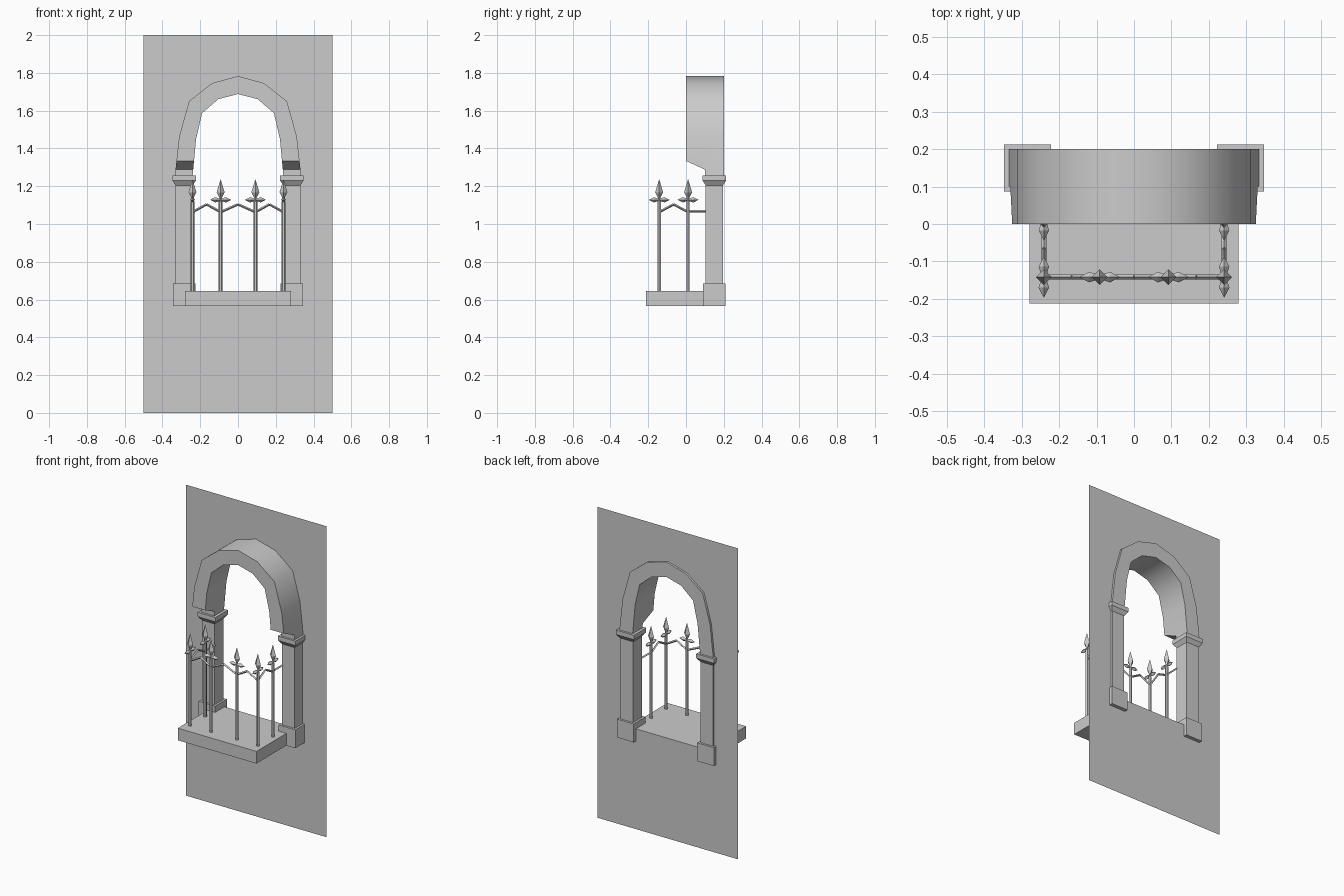
import bpy, bmesh, math
from mathutils import Matrix, Vector

if "Cube" in bpy.data.objects:
    bpy.data.objects.remove(bpy.data.objects["Cube"])


def finish(name, bm):
    bmesh.ops.remove_doubles(bm, verts=bm.verts, dist=1e-5)
    bmesh.ops.recalc_face_normals(bm, faces=bm.faces)
    me = bpy.data.meshes.new(name)
    bm.to_mesh(me)
    bm.free()
    ob = bpy.data.objects.new(name, me)
    bpy.context.collection.objects.link(ob)
    return ob


def stack(name, profile, sides, loc, turn=0.0, rot=None):
    """Loft regular polygons (height, radius) along local z."""
    bm = bmesh.new()
    rot = rot or Matrix.Identity(3)
    rings = []
    for h, r in profile:
        ring = []
        for i in range(sides):
            a = turn + 2 * math.pi * i / sides
            p = rot @ Vector((r * math.cos(a), r * math.sin(a), h))
            ring.append(bm.verts.new(p + Vector(loc)))
        rings.append(ring)
    for a, b in zip(rings, rings[1:]):
        for i in range(sides):
            j = (i + 1) % sides
            bm.faces.new((a[i], a[j], b[j], b[i]))
    bm.faces.new(rings[0])
    bm.faces.new(rings[-1])
    return finish(name, bm)


def prism(name, pts, step):
    """Extrude a 3D polygon by a vector."""
    bm = bmesh.new()
    f = bm.faces.new([bm.verts.new(p) for p in pts])
    if step:
        g = bmesh.ops.extrude_face_region(bm, geom=[f], use_keep_orig=True)
        vs = [v for v in g['geom'] if isinstance(v, bmesh.types.BMVert)]
        bmesh.ops.translate(bm, verts=vs, vec=step)
    return finish(name, bm)


def bar(name, a, b, r=0.0065):
    a, b = Vector(a), Vector(b)
    d = b - a
    rot = d.to_track_quat('Z', 'Y').to_matrix()
    return stack(name, [(0, r), (d.length, r)], 4, a, 0, rot)


# Arch profile, right half
OUTER = [(0, 1.783), (0.137, 1.746), (0.259, 1.65), (0.311, 1.465), (0.334, 1.258)]
INNER = [(0, 1.688), (0.104, 1.661), (0.19, 1.587), (0.222, 1.45), (0.24, 1.258)]
WALL_Y, FLOOR, BASE = 0.186, 0.645, 0.567

# Wall panel with opening
mid = [((a[0] + b[0]) / 2, (a[1] + b[1]) / 2) for a, b in zip(OUTER, INNER)]
half = [(0, FLOOR), (0, 0), (0.5, 0), (0.5, 2), (0, 2)] + mid + [(0.285, FLOOR)]
wall = prism("wall", [(x, WALL_Y, z) for x, z in half], None)
m = wall.modifiers.new("mirror", 'MIRROR')
m.use_clip = True

# Arch band with its front feet cut back on a slope
band = [(-x, z) for x, z in OUTER[:0:-1]] + OUTER + INNER[:0:-1] + [(-x, z) for x, z in INNER]
band = list(dict.fromkeys(band))
arch = prism("arch", [(x, 0, z) for x, z in band], (0, 0.2, 0))
wedge = [(-0.1, 1.38), (0.1, 1.288), (0.1, 1.1), (-0.1, 1.1)]
cutter = prism("arch_cutter", [(-0.6, y, z) for y, z in wedge], (1.2, 0, 0))
cutter.hide_render = True
b = arch.modifiers.new("foot_cut", 'BOOLEAN')
b.operation, b.object, b.solver = 'DIFFERENCE', cutter, 'EXACT'
bpy.context.view_layer.objects.active = arch
arch.select_set(True)
bpy.ops.object.modifier_apply(modifier="foot_cut")
bpy.data.objects.remove(cutter)
arch.select_set(True)
bpy.ops.object.shade_smooth_by_angle(angle=math.radians(45))

# Square pillars: base block, shaft, capital
Q = math.sqrt(2)
PILLAR = [(BASE, 0.059), (0.685, 0.059), (0.685, 0.0455), (1.205, 0.0455),
          (1.23, 0.063), (1.258, 0.063)]
for s in (-1, 1):
    stack("pillar", [(h, r * Q) for h, r in PILLAR], 4, (s * 0.285, 0.15, 0), math.pi / 4)

# Balcony slab
prism("balcony_slab", [(-0.28, -0.212, BASE), (0.28, -0.212, BASE),
                       (0.28, WALL_Y, BASE), (-0.28, WALL_Y, BASE)], (0, 0, FLOOR - BASE))

# Railing posts with spearheads and side barbs
XC, XF, YF, YS = 0.241, 0.092, -0.142, 0.011
posts = [(s * x, y, along_x) for s in (-1, 1)
         for x, y, along_x in ((XC, YF, False), (XF, YF, True), (XC, YS, False))]
BARB = [(-0.055, 0), (-0.028, 0.014), (0, 0.005), (0.028, 0.014), (0.055, 0)]
for x, y, along_x in posts:
    stack("railing_post", [(FLOOR - 0.005, 0.01), (1.12, 0.01)], 6, (x, y, 0))
    stack("spearhead", [(1.11, 0.009), (1.14, 0.007), (1.168, 0.021), (1.237, 0.0003)], 4, (x, y, 0))
    rot = Matrix.Rotation(math.pi / 2, 3, 'Y' if along_x else 'X')
    stack("spear_barb", [(h, max(r, 0.0003)) for h, r in BARB], 4, (x, y, 1.128), 0, rot)

# Peaked rails between posts, straight rails back to the pillars
LOW, HIGH = 1.063, 1.104
spans = [((-XF, YF), (XF, YF))]
for s in (-1, 1):
    spans += [((s * XC, YF), (s * XF, YF)), ((s * XC, YF), (s * XC, YS))]
    bar("straight_rail", (s * XC, YS, LOW + 0.004), (s * XC, 0.108, LOW + 0.004))
for (ax, ay), (bx, by) in spans:
    peak = ((ax + bx) / 2, (ay + by) / 2, HIGH)
    bar("peaked_rail", (ax, ay, LOW), peak)
    bar("peaked_rail", (bx, by, LOW), peak)
